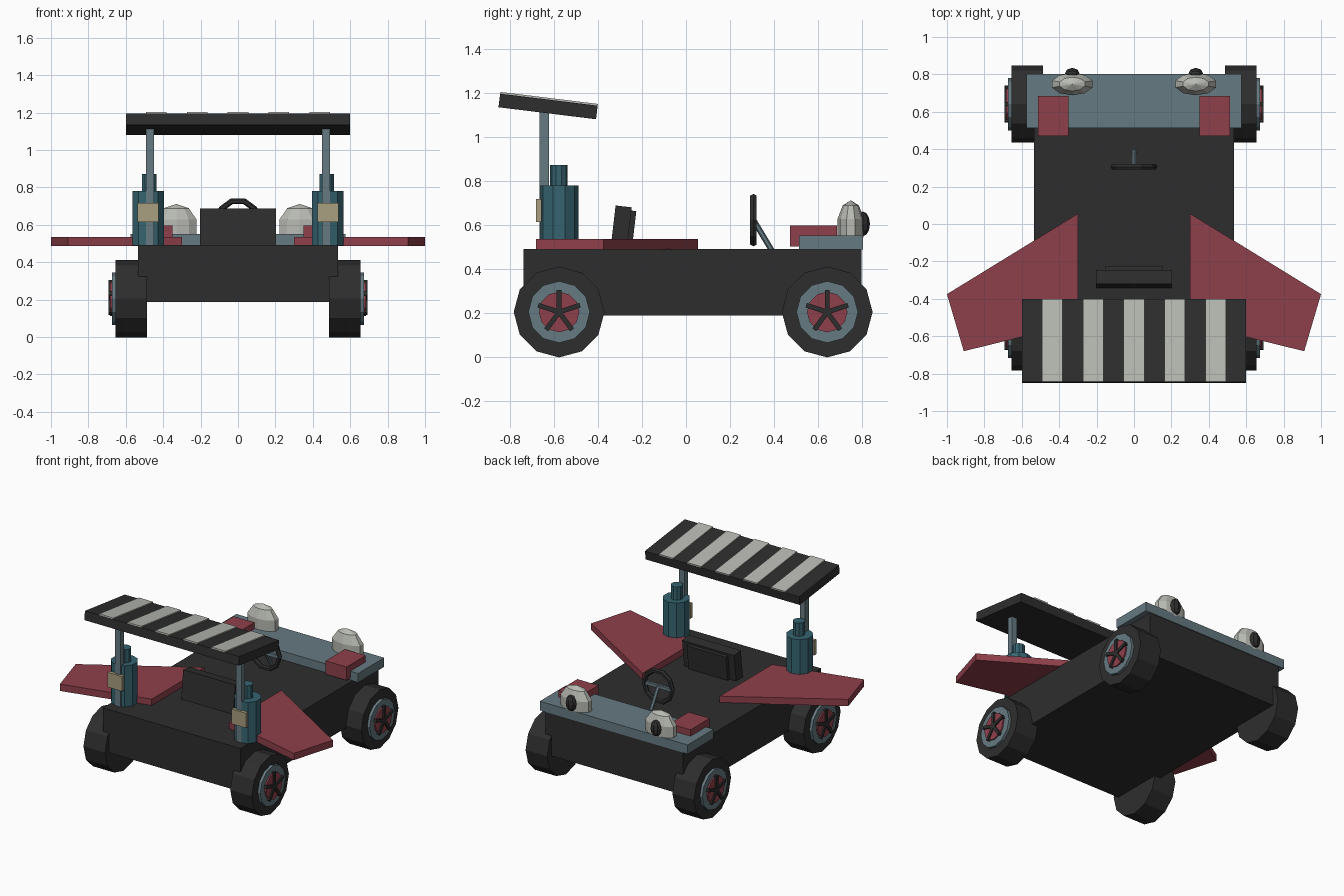
import bpy, bmesh, math
from mathutils import Matrix, Vector

if "Cube" in bpy.data.objects:
    bpy.data.objects.remove(bpy.data.objects["Cube"])


def material(name, rgb):
    m = bpy.data.materials.new(name)
    m.diffuse_color = (*rgb, 1)
    m.use_nodes = True
    m.node_tree.nodes["Principled BSDF"].inputs["Base Color"].default_value = m.diffuse_color
    return m


BLACK = material("black", (0.027, 0.027, 0.027))
RED = material("red", (0.275, 0.051, 0.071))
STEEL = material("blue grey", (0.133, 0.195, 0.223))
PALE = material("pale grey", (0.479, 0.491, 0.451))
TEAL = material("teal", (0.037, 0.127, 0.162))
TAN = material("tan", (0.392, 0.342, 0.216))


def finish(name, bm, mat):
    bmesh.ops.recalc_face_normals(bm, faces=bm.faces)
    me = bpy.data.meshes.new(name)
    bm.to_mesh(me)
    bm.free()
    me.materials.append(mat)
    ob = bpy.data.objects.new(name, me)
    bpy.context.collection.objects.link(ob)
    return ob


def box(name, mat, center, size, tilt=0):
    """Box given by centre and size, tilted about the x axis."""
    bm = bmesh.new()
    m = Matrix.Translation(center) @ Matrix.Rotation(tilt, 4, 'X') @ Matrix.Diagonal((*size, 1))
    bmesh.ops.create_cube(bm, size=1, matrix=m)
    return finish(name, bm, mat)


def cylinder(name, mat, start, end, radius, sides, spin=0):
    a, b = Vector(start), Vector(end)
    rot = Vector((0, 0, 1)).rotation_difference(b - a).to_matrix().to_4x4()
    bm = bmesh.new()
    bmesh.ops.create_cone(bm, cap_ends=True, segments=sides, radius1=radius, radius2=radius,
                          depth=(b - a).length,
                          matrix=Matrix.Translation((a + b) / 2) @ rot @ Matrix.Rotation(spin, 4, 'Z'))
    return finish(name, bm, mat)


def ellipsoid(name, mat, center, radii, segments, rings):
    bm = bmesh.new()
    bmesh.ops.create_uvsphere(bm, u_segments=segments, v_segments=rings, radius=1,
                              matrix=Matrix.Translation(center) @ Matrix.Diagonal((*radii, 1)))
    return finish(name, bm, mat)


# Body and front deck
box("body", BLACK, (0, 0.03, 0.34), (1.07, 1.535, 0.303))
box("front_deck", STEEL, (0, 0.658, 0.52), (1.15, 0.29, 0.064))

# Seat back with pad
lean = -math.radians(6.7)
box("seat_back", BLACK, (0, -0.295, 0.58), (0.405, 0.074, 0.21), lean)
box("seat_pad", BLACK, (0, -0.248, 0.575), (0.305, 0.024, 0.18), lean)

# Steering wheel: ten-sided ring swept by a small section
bm = bmesh.new()
N, M = 10, 6
rings = []
for i in range(N):
    a = 2 * math.pi * (i + 0.5) / N + math.pi / 2
    ring = []
    for j in range(M):
        t = 2 * math.pi * j / M
        r = 0.109 + 0.016 * math.cos(t)
        ring.append(bm.verts.new((r * math.cos(a), 0.306 + 0.017 * math.sin(t), 0.622 + r * math.sin(a))))
    rings.append(ring)
for i in range(N):
    p, q = rings[i], rings[(i + 1) % N]
    for j in range(M):
        k = (j + 1) % M
        bm.faces.new((p[j], p[k], q[k], q[j]))
finish("steering_wheel", bm, BLACK)
box("steering_spoke", STEEL, (0, 0.306, 0.622), (0.2, 0.018, 0.022))
cylinder("steering_column", STEEL, (0, 0.305, 0.625), (0, 0.392, 0.48), 0.013, 6)

# Tilted striped roof
tilt = -math.radians(7)
roof_rot = Matrix.Rotation(tilt, 3, 'X')
roof_mid = Vector((0, -0.626, 1.138))
box("roof", BLACK, roof_mid, (1.2, 0.446, 0.062), tilt)
for i in range(-2, 3):
    box("roof_stripe", PALE, roof_mid + roof_rot @ Vector((i * 0.218, 0, 0.0345)),
        (0.11, 0.446, 0.009), tilt)

for s in (-1, 1):
    # Wing: flat outline pulled up to thickness
    bm = bmesh.new()
    outline = [(0.3, 0.055), (1.0, -0.375), (0.91, -0.68), (0.3, -0.53)]
    face = bm.faces.new([bm.verts.new((s * x, y, 0.488)) for x, y in outline])
    top = bmesh.ops.extrude_face_region(bm, geom=[face])["geom"]
    bmesh.ops.translate(bm, vec=(0, 0, 0.048), verts=[v for v in top if isinstance(v, bmesh.types.BMVert)])
    finish("wing", bm, RED)

    # Canister with neck, roof post and rear lamp plate
    cylinder("canister", TEAL, (s * 0.48, -0.577, 0.49), (s * 0.48, -0.577, 0.78), 0.088, 10)
    cylinder("canister_neck", TEAL, (s * 0.475, -0.577, 0.77), (s * 0.475, -0.577, 0.873), 0.04, 10)
    box("roof_post", STEEL, (s * 0.47, -0.644, 0.81), (0.042, 0.042, 0.64))
    box("rear_lamp", TAN, (s * 0.482, -0.668, 0.666), (0.112, 0.024, 0.104))

    # Deck block, headlight and dark lens
    box("deck_block", RED, (s * 0.433, 0.578, 0.55), (0.163, 0.213, 0.094))
    ellipsoid("headlight", PALE, (s * 0.33, 0.748, 0.59), (0.12, 0.063, 0.122), 10, 5)
    ellipsoid("headlight_lens", BLACK, (s * 0.33, 0.803, 0.605), (0.04, 0.032, 0.056), 8, 6)

    # Wheels with rim, hub and five spokes
    for y in (-0.576, 0.641):
        z = 0.205
        cylinder("tyre", BLACK, (s * 0.487, y, z), (s * 0.655, y, z), 0.206, 12)
        cylinder("rim", STEEL, (s * 0.64, y, z), (s * 0.674, y, z), 0.14, 12)
        cylinder("hub", RED, (s * 0.66, y, z), (s * 0.684, y, z), 0.092, 12)
        for k in range(5):
            a = 2 * math.pi * k / 5
            mid = Vector((s * 0.68, y - 0.05 * math.sin(a), z + 0.05 * math.cos(a)))
            box("wheel_spoke", BLACK, mid, (0.026, 0.022, 0.1), a)
